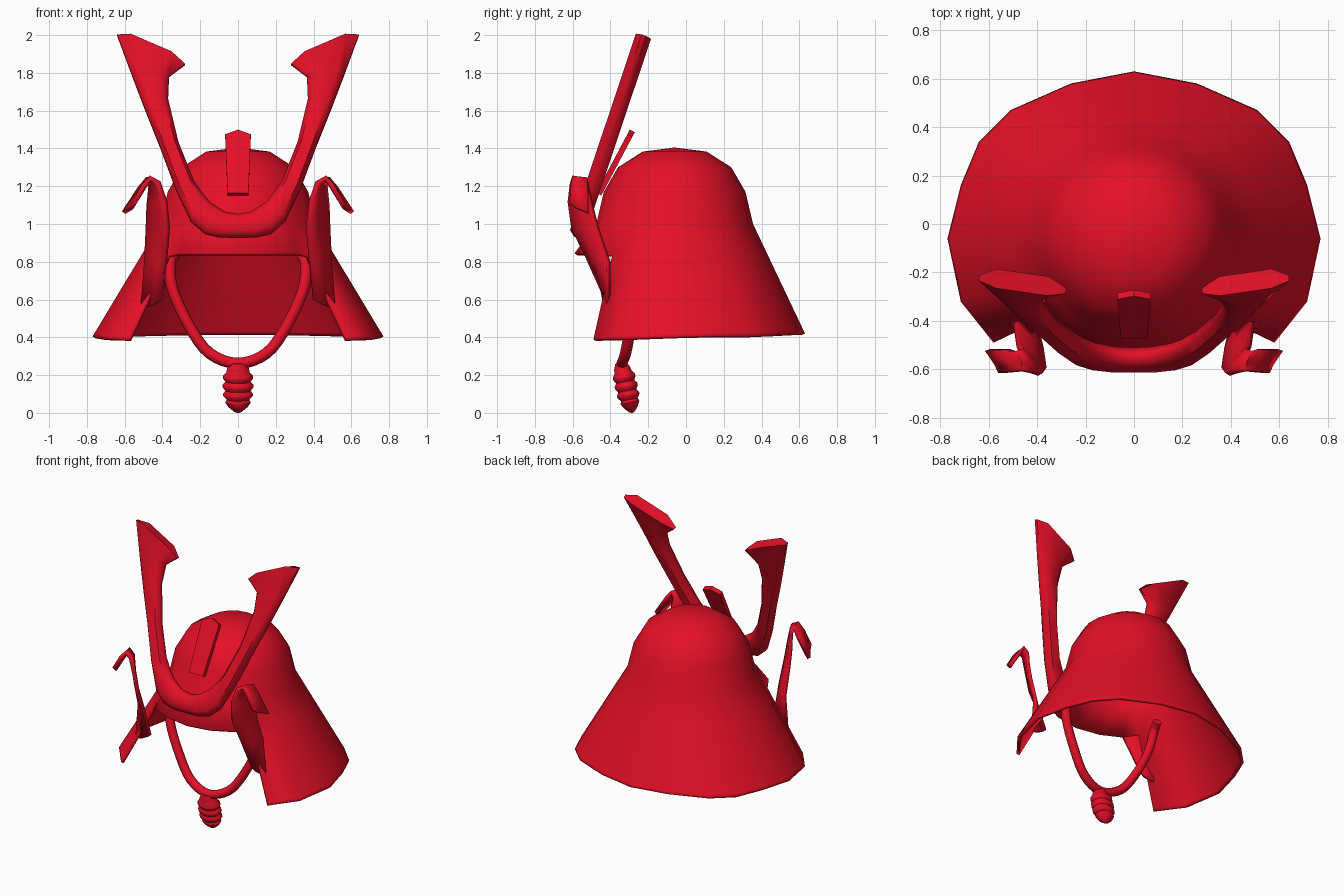
import bpy, bmesh, math
from mathutils import Vector

old = bpy.data.objects.get("Cube")
if old:
    bpy.data.objects.remove(old, do_unlink=True)

red = bpy.data.materials.new("lacquer red")
red.use_nodes = True
RGBA = (0.78, 0.005, 0.02, 1)
red.diffuse_color = RGBA
red.node_tree.nodes["Principled BSDF"].inputs["Base Color"].default_value = RGBA


def make(name, verts, faces, angle=40, thick=0, offset=-1, mirror=False):
    """Mesh object from points and faces, with optional mirror and thickness."""
    me = bpy.data.meshes.new(name)
    bm = bmesh.new()
    vs = [bm.verts.new(v) for v in verts]
    for f in faces:
        bm.faces.new([vs[i] for i in f])
    bmesh.ops.remove_doubles(bm, verts=bm.verts, dist=0.0005)
    bmesh.ops.recalc_face_normals(bm, faces=bm.faces)
    bm.faces.ensure_lookup_table()
    top = max(bm.faces, key=lambda f: f.calc_center_median().z)
    if thick and top.normal.z < 0:
        bmesh.ops.reverse_faces(bm, faces=bm.faces)
    bm.to_mesh(me)
    bm.free()
    me.materials.append(red)
    ob = bpy.data.objects.new(name, me)
    bpy.context.collection.objects.link(ob)
    if mirror:
        m = ob.modifiers.new("mirror", 'MIRROR')
        m.merge_threshold = 0.001
    if thick:
        s = ob.modifiers.new("thickness", 'SOLIDIFY')
        s.thickness, s.offset = thick, offset
    bpy.ops.object.select_all(action='DESELECT')
    ob.select_set(True)
    bpy.context.view_layer.objects.active = ob
    bpy.ops.object.shade_smooth_by_angle(angle=math.radians(angle))
    return ob


def loft(name, rings, **kw):
    """Closed tube through equal rings, capped at both ends."""
    n = len(rings[0])
    verts = [p for r in rings for p in r]
    faces = [(i*n + j, i*n + (j+1) % n, (i+1)*n + (j+1) % n, (i+1)*n + j)
             for i in range(len(rings)-1) for j in range(n)]
    faces += [tuple(range(n)), tuple((len(rings)-1)*n + j for j in range(n))]
    return make(name, verts, faces, **kw)


def spline(pts, steps=4):
    """Catmull-Rom points through the given path."""
    p = [Vector(q) for q in pts]
    p = [2*p[0]-p[1]] + p + [2*p[-1]-p[-2]]
    out = []
    for i in range(1, len(p)-2):
        a, b, c, d = p[i-1:i+3]
        for k in range(steps):
            t = k/steps
            out.append(0.5*(2*b + (c-a)*t + (2*a-5*b+4*c-d)*t*t
                            + (3*b-a-3*c+d)*t**3))
    return out + [p[-2]]


# Helmet bowl, visor and neck guard: half shell, columns run from back to front
CY = -0.06
dome = [(0.0, 1.405), (0.17, 1.383), (0.30, 1.30), (0.375, 1.17), (0.415, 1.0)]
azimuth = [0, 21, 43, 61, 79, 97, 116, 135, 150, 165, 180]
rim = [(0, 0.63, .42), (.26, .58, .42), (.51, .47, .415), (.64, .34, .41),
       (.715, .16, .41), (.77, -.06, .405), (.715, -.32, .395), (.58, -.49, .39),
       (.31, -.49, .845), (.17, -.56, .845), (0, -.59, .845)]
verts, faces, grid = [], [], []
for a, r in zip(azimuth, rim):
    s, c = math.sin(math.radians(a)), math.cos(math.radians(a))
    col = [Vector((q*s, CY + q*c, z)) for q, z in dome]
    waist, end = col[-1], Vector(r)
    if r[2] > 0.8:
        col += [end]
    else:
        col += [waist.lerp(end, t) for t in (0.27, 0.55, 0.8, 0.97)] + [end]
    grid.append([len(verts) + i for i in range(len(col))])
    verts += col
for c0, c1 in zip(grid, grid[1:]):
    for i in range(min(len(c0), len(c1)) - 1):
        if i == 0:
            faces.append((c0[0], c0[1], c1[1]))
        else:
            faces.append((c0[i], c0[i+1], c1[i+1], c1[i]))
make("helmet_shell", verts, faces, angle=50, thick=0.02, mirror=True)

# Turned-back side flaps, folding outward at the top
front = [(.40, -.42, .60), (.38, -.52, .82), (.37, -.60, .98), (.385, -.62, 1.12),
         (.42, -.61, 1.22), (.465, -.605, 1.245), (.50, -.61, 1.20), (.55, -.615, 1.11)]
rear = [(.51, -.41, .55), (.49, -.41, .80), (.48, -.47, .98), (.475, -.50, 1.10),
        (.465, -.52, 1.20), (.485, -.525, 1.235), (.52, -.52, 1.19), (.605, -.52, 1.06)]
verts, faces = [], []
for f, r in zip(front, rear):
    f, r = Vector(f), Vector(r)
    verts += [f, f.lerp(r, 0.5) + Vector((-0.012, -0.012, 0)), r]
for i in range(len(front) - 1):
    for j in range(2):
        k = i*3 + j
        faces.append((k, k+1, k+4, k+3))
make("side_flaps", verts, faces, angle=50, thick=0.025, offset=0, mirror=True)

# Horn crest: bevelled section swept round a leaning U, as (outer, inner) x-z pairs
pairs = [((0, .93), (0, 1.05)), ((.10, .932), (.07, 1.062)), ((.175, .95), (.15, 1.115)),
         ((.25, 1.015), (.19, 1.165)), ((.33, 1.185), (.235, 1.23)),
         ((.41, 1.40), (.315, 1.43)), ((.49, 1.60), (.37, 1.66)),
         ((.555, 1.77), (.365, 1.78)), ((.64, 2.0), (.28, 1.845))]
section = [(0, .012), (0, -.012), (.2, -.042), (.8, -.042),
           (1, -.012), (1, .012), (.8, .042), (.2, .042)]


def horn_ring(k, side):
    o, i = pairs[k]
    ring = []
    for t, d in section:
        x, z = o[0] + (i[0]-o[0])*t, o[1] + (i[1]-o[1])*t
        if k == len(pairs) - 1 and 0 < t < 1:
            z += 0.025
        y = -0.575 + 0.335*(z - 0.95)
        ring.append((x*side, y + d*0.95, z - d*0.32))
    return ring


rings = [horn_ring(k, -1) for k in range(len(pairs)-1, 0, -1)]
rings += [horn_ring(k, 1) for k in range(len(pairs))]
loft("horn_crest", rings, angle=50)

# Small pointed plate between the horns
outline = [(-.055, 1.165), (.055, 1.165), (.068, 1.475), (0, 1.50), (-.068, 1.475)]
plate = [[(x, -0.475 + (z-1.165)*0.53 + d*.88, z - d*.47) for x, z in outline]
         for d in (0.0, 0.03)]
loft("crest_plate", plate, angle=20)

# Chin cord
half = [(.34, -.17, .83), (.36, -.23, .79), (.345, -.27, .65), (.255, -.295, .455),
        (.15, -.32, .315)]
path = spline([(-x, y, z) for x, y, z in half] + [(0, -.34, .262)] + half[::-1])
rings = []
for i, p in enumerate(path):
    tan = (path[min(i+1, len(path)-1)] - path[max(i-1, 0)]).normalized()
    u = tan.cross(Vector((0, 1, 0))).normalized()
    w = tan.cross(u)
    rings.append([p + 0.03*(math.cos(a)*u + math.sin(a)*w)
                  for a in (j*math.tau/8 for j in range(8))])
loft("chin_cord", rings, angle=50)

# Ribbed tassel hanging from the cord, leaning back toward its tip
profile = [(.04, .265), (.058, .235), (.062, .215), (.08, .195), (.08, .182), (.066, .165),
           (.082, .148), (.082, .135), (.066, .117), (.08, .10), (.08, .09), (.06, .07),
           (.068, .055), (.05, .03), (.02, .006), (.006, .0)]
rings = []
for r, z in profile:
    cy = -0.345 + (0.265 - z)*0.23
    rings.append([(r*math.cos(a), cy + 0.75*r*math.sin(a), max(0, z + 0.15*r*math.sin(a)))
                  for a in (j*math.tau/14 for j in range(14))])
loft("tassel", rings, angle=50)
